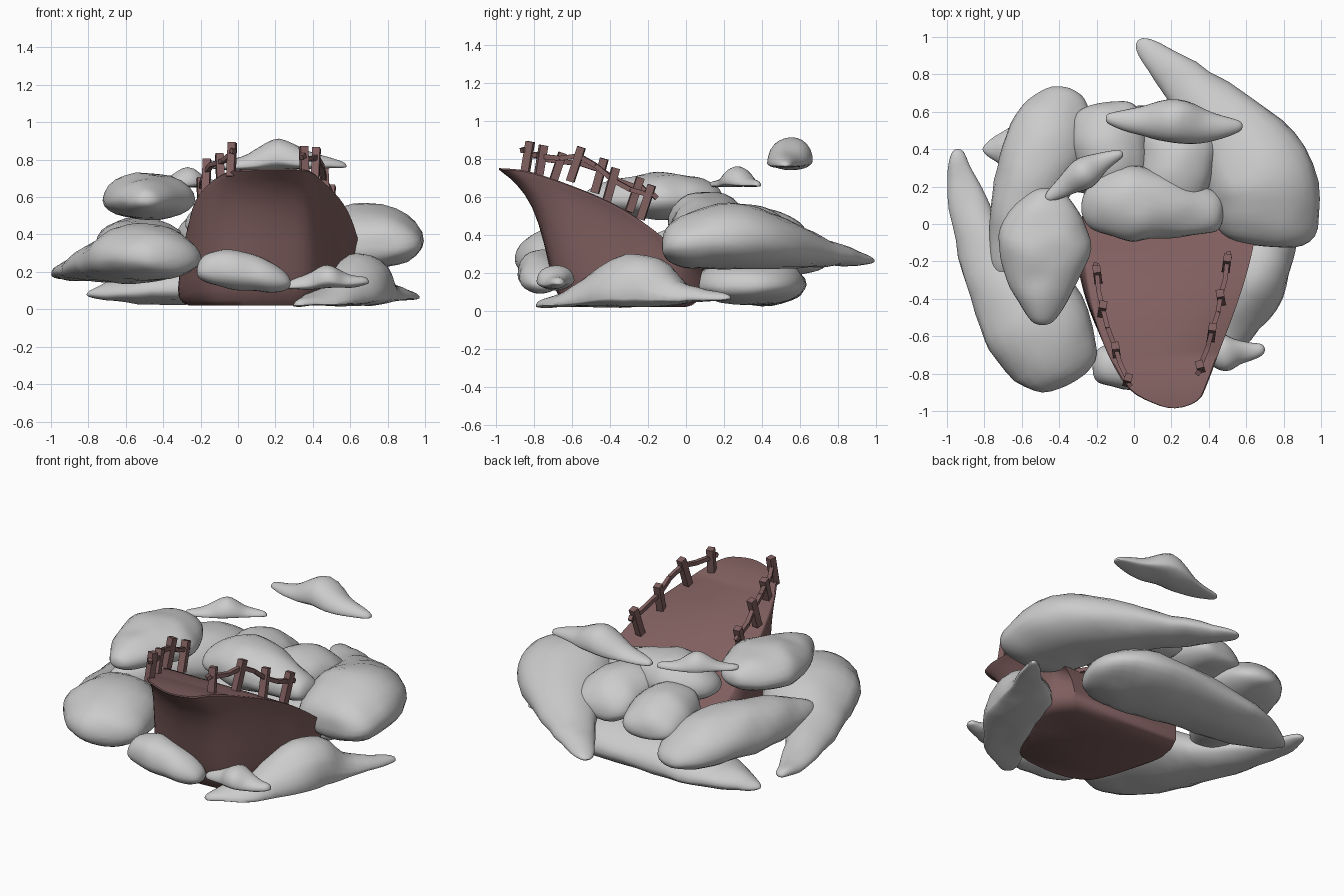
import bpy, bmesh, math
from mathutils import Vector, noise

if "Cube" in bpy.data.objects:
    bpy.data.objects.remove(bpy.data.objects["Cube"])

brown = bpy.data.materials.new("earth_brown")
brown.diffuse_color = (0.22, 0.115, 0.115, 1)
brown.use_nodes = True
brown.node_tree.nodes["Principled BSDF"].inputs["Base Color"].default_value = brown.diffuse_color


def add_object(name, bm, mat=None, angle=None):
    bmesh.ops.recalc_face_normals(bm, faces=bm.faces[:])
    me = bpy.data.meshes.new(name)
    bm.to_mesh(me)
    bm.free()
    ob = bpy.data.objects.new(name, me)
    bpy.context.collection.objects.link(ob)
    if mat:
        me.materials.append(mat)
    if angle:
        bpy.ops.object.select_all(action='DESELECT')
        ob.select_set(True)
        bpy.context.view_layer.objects.active = ob
        bpy.ops.object.shade_smooth_by_angle(angle=math.radians(angle))
    return ob


def spline(pts, s):
    """Catmull-Rom through tuples of any length, s in 0..1."""
    n = len(pts) - 1
    i = min(int(s * n), n - 1)
    t = s * n - i
    p = [pts[min(max(k, 0), n)] for k in (i - 1, i, i + 1, i + 2)]
    return [0.5 * (2 * b + (c - a) * t + (2 * a - 5 * b + 4 * c - d) * t * t
                   + (3 * b - a - 3 * c + d) * t ** 3) for a, b, c, d in zip(*p)]


def cloud(name, stations, mid=0.42, blunt=7, lump=0.014, rings=28, sides=24):
    """Loft along a spine of (x, y, half width, bottom, top) with rounded ends."""
    bm = bmesh.new()
    loops = []
    for k in range(rings + 1):
        s = 0.5 - 0.5 * math.cos(math.pi * k / rings)      # denser at the ends
        x, y, w, z0, z1 = spline(stations, s)
        a, b = spline(stations, max(s - .02, 0)), spline(stations, min(s + .02, 1))
        d = Vector((b[0] - a[0], b[1] - a[1])).normalized()
        e = max(1 - abs(2 * s - 1) ** blunt, 0.0004) ** 0.5
        zm = z0 + (z1 - z0) * mid
        loop = []
        for j in range(sides):
            t = 2 * math.pi * j / sides
            c, sn = math.cos(t) * w * e, math.sin(t)
            h = (z1 - zm) if sn > 0 else (zm - z0)
            p = Vector((x - d.y * c, y + d.x * c, zm + sn * h * e))
            p += noise.noise_vector(p * 7) * lump * e
            loop.append(bm.verts.new(p))
        loops.append(loop)
    for p, q in zip(loops, loops[1:]):
        for j in range(sides):
            m = (j + 1) % sides
            bm.faces.new((p[j], p[m], q[m], q[j]))
    bm.faces.new(loops[0])
    bm.faces.new(loops[-1])
    return add_object(name, bm, angle=60)


# Cliff: overhanging ledge, outline pairs (top x, top y, bottom x, bottom y)
outline = [(-.24, .1, -.27, .06), (-.26, -.1, -.33, -.08), (-.25, -.3, -.29, -.3),
           (-.21, -.5, -.24, -.46), (-.13, -.72, -.18, -.58), (-.03, -.89, -.08, -.64),
           (.1, -.97, .05, -.67), (.22, -1.0, .2, -.67), (.34, -.96, .35, -.65),
           (.39, -.87, .44, -.57), (.46, -.68, .5, -.45), (.54, -.47, .55, -.3),
           (.61, -.25, .59, -.2), (.65, -.05, .6, -.06), (.62, .1, .48, .06)]
slope = [(-1.0, .75), (-.87, .738), (-.73, .7), (-.6, .652), (-.47, .598),
         (-.33, .53), (-.2, .44), (-.06, .335), (.08, .24), (.22, .18)]


def ground(y):
    return spline(slope, min(max((y + 1) / 1.22, 0), 1))[1]


bm = bmesh.new()
N = 42
cliff_loops = []
levels = [(0, .86), (.04, .93), (.12, .98), (.25, 1), (.45, 1), (.6, 1), (.72, 1),
          (.81, 1), (.88, 1), (.93, 1), (.97, 1), (.99, .995), (1, .975)]
for t, k in levels:
    loop = []
    for i in range(N + 1):
        tx, ty, bx, by = spline(outline, i / N)
        w = .5 * t + .5 * t ** 6                           # flares out under the lip
        x, y = bx + (tx - bx) * w, by + (ty - by) * w
        x, y = .17 + (x - .17) * k, -.35 + (y + .35) * k
        loop.append(bm.verts.new((x, y, .02 + (ground(ty) - .02) * t)))
    cliff_loops.append(loop)
for p, q in zip(cliff_loops, cliff_loops[1:]):
    for j in range(N + 1):
        m = (j + 1) % (N + 1)
        bm.faces.new((p[j], p[m], q[m], q[j]))
top = cliff_loops[-1]
for i in range(N // 2 - 1):
    bm.faces.new((top[i], top[i + 1], top[N - i - 1], top[N - i]))
bm.faces.new((top[N // 2 - 1], top[N // 2], top[N // 2 + 1]))
bm.faces.new(cliff_loops[0])
add_object("cliff_ledge", bm, brown, 45)


# Fences: leaning square posts joined by a crooked rail
def beam(name, a, b, thick):
    bm = bmesh.new()
    bmesh.ops.create_cube(bm, size=1)
    d = b - a
    rot = d.to_track_quat('Z', 'Y').to_matrix()
    for v in bm.verts:
        v.co = rot @ Vector((v.co.x * thick, v.co.y * thick, v.co.z * d.length)) + (a + b) / 2
    return add_object(name, bm, brown)


fences = {"left": (-1, [(-.03, -.82, .89), (-.1, -.65, .83), (-.165, -.43, .80), (-.2, -.24, .70)]),
          "right": (1, [(.35, -.75, .87), (.42, -.55, .86), (.46, -.37, .75), (.5, -.18, .66)])}
for side, (sg, tops) in fences.items():
    rail = []
    for i, p in enumerate(tops):
        head = Vector(p)
        foot = head - Vector((-.008 * sg * (-1) ** i, (.03, .06, .05, .06)[i], .18))
        beam(f"{side}_post_{i + 1}", foot, head, .042)
        rail.append(foot.lerp(head, (.68, .75, .66, .72)[i]))
    rail.insert(0, rail[0] + (rail[0] - rail[1]) * .22)
    rail.append(rail[-1] + (rail[-1] - rail[-2]) * .22)
    for i, (a, b) in enumerate(zip(rail, rail[1:])):
        m = (a + b) / 2 + Vector((.008 * sg, 0, .012 * (-1) ** i))
        beam(f"{side}_rail_{i + 1}a", a, m, .025)
        beam(f"{side}_rail_{i + 1}b", m, b, .025)

# Big clouds around the cliff
cloud("front_left_cloud", [(-.95, .4, .045, .17, .22), (-.9, .15, .1, .16, .25),
                           (-.76, -.2, .17, .15, .34), (-.54, -.5, .29, .14, .46),
                           (-.35, -.86, .21, .17, .4)], blunt=10)
cloud("back_left_cloud", [(-.34, .725, .12, .2, .33), (-.45, .45, .23, .18, .47),
                          (-.59, .1, .18, .19, .48), (-.72, -.3, .06, .25, .37)])
cloud("upper_left_cloud", [(-.46, .19, .13, .53, .68), (-.48, -.08, .25, .48, .73),
                           (-.49, -.3, .19, .49, .71), (-.49, -.54, .08, .53, .65)], blunt=5)
cloud("right_cloud", [(.02, .98, .06, .24, .29), (.26, .76, .12, .23, .36),
                      (.54, .46, .24, .22, .5), (.68, .24, .29, .22, .57),
                      (.71, .04, .28, .22, .53), (.7, -.12, .26, .24, .45)], blunt=9)
cloud("low_back_cloud", [(-.81, .4, .05, .05, .12), (-.5, .4, .19, .03, .19),
                         (-.1, .38, .25, .03, .26), (.3, .33, .29, .03, .28),
                         (.57, .25, .2, .06, .22)])
cloud("middle_front_cloud", [(-.28, .06, .11, .4, .52), (-.02, .11, .2, .34, .63),
                             (.24, .08, .15, .35, .58), (.48, .06, .12, .37, .5)])
cloud("middle_left_cloud", [(-.16, .65, .15, .3, .43), (-.13, .45, .2, .28, .53),
                            (-.1, .2, .17, .3, .52)])
cloud("middle_right_cloud", [(.24, .58, .17, .3, .42), (.24, .4, .2, .28, .55),
                             (.22, .12, .17, .34, .55)])
cloud("front_cloud", [(-.22, -.74, .12, .14, .3), (-.05, -.76, .12, .11, .32),
                      (.13, -.77, .11, .09, .27), (.28, -.75, .08, .1, .2)], blunt=5)

# Flat-bottomed wisps with a hump in the middle
cloud("front_right_wisp", [(.31, -.78, .05, .015, .06), (.48, -.58, .13, .02, .12),
                           (.61, -.36, .18, .02, .28), (.7, -.16, .16, .02, .285),
                           (.8, 0, .1, .04, .14), (.96, .23, .035, .06, .095)],
      mid=.15, blunt=14)
cloud("small_front_wisp", [(.25, -.68, .03, .11, .15), (.38, -.68, .06, .11, .2),
                           (.48, -.69, .1, .12, .24), (.58, -.68, .06, .12, .19),
                           (.7, -.67, .03, .13, .17)], mid=.3, blunt=14)
cloud("small_high_wisp", [(-.47, .13, .025, .655, .68), (-.37, .2, .055, .65, .7),
                          (-.27, .27, .085, .65, .755), (-.17, .33, .05, .65, .7),
                          (-.06, .38, .025, .65, .68)], mid=.2, blunt=14, lump=.008)
cloud("top_wisp", [(-.15, .565, .03, .75, .785), (.03, .55, .075, .745, .82),
                   (.22, .55, .12, .745, .915), (.39, .52, .085, .75, .84),
                   (.58, .525, .03, .755, .79)], mid=.25, blunt=14, lump=.01)
